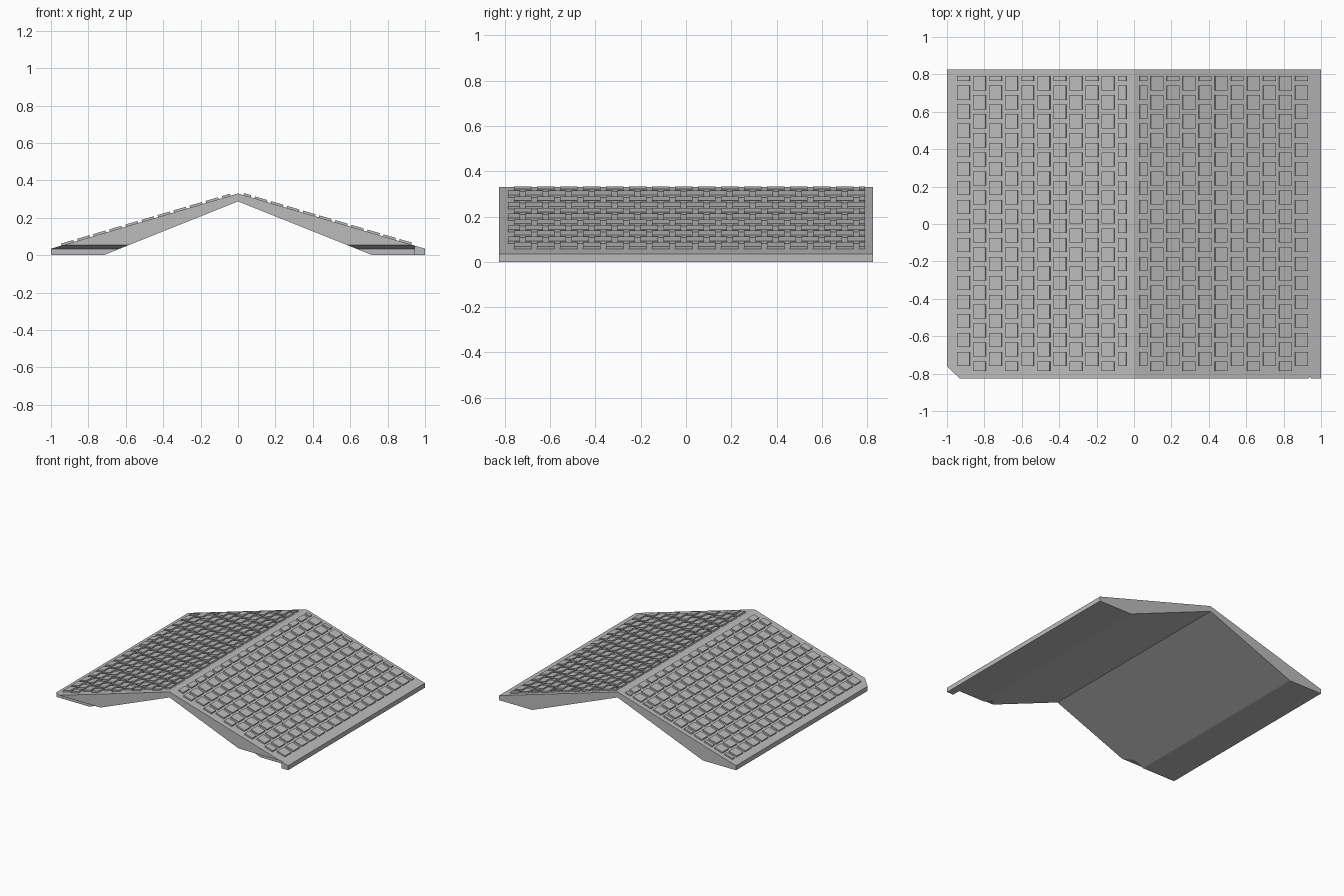
import bpy
import bmesh
from mathutils import Vector

cube = bpy.data.objects.get("Cube")
if cube:
    bpy.data.objects.remove(cube, do_unlink=True)

GREY = (0.5, 0.5, 0.5, 1)
grey = bpy.data.materials.new("roof grey")
grey.use_nodes = True
grey.diffuse_color = GREY
grey.node_tree.nodes["Principled BSDF"].inputs["Base Color"].default_value = GREY

HALF_Y, EAVE, RIDGE = 0.825, 0.035, 0.33
SLOPE = RIDGE - EAVE


def finish(name, bm):
    bmesh.ops.recalc_face_normals(bm, faces=bm.faces)
    mesh = bpy.data.meshes.new(name)
    bm.to_mesh(mesh)
    bm.free()
    mesh.materials.append(grey)
    obj = bpy.data.objects.new(name, mesh)
    bpy.context.collection.objects.link(obj)
    return obj


def prism(bm, points, offset):
    """Extrude a closed outline along an offset."""
    face = bm.faces.new([bm.verts.new(p) for p in points])
    new = bmesh.ops.extrude_face_region(bm, geom=[face], use_keep_orig=True)["geom"]
    verts = [v for v in new if isinstance(v, bmesh.types.BMVert)]
    bmesh.ops.translate(bm, verts=verts, vec=offset)


# Gabled slab with flat feet along both eaves
half = [(0, RIDGE), (1, EAVE), (1, 0), (0.72, 0), (0, 0.288)]
outline = half + [(-x, z) for x, z in half[-2:0:-1]]
bm = bmesh.new()
prism(bm, [(x, -HALF_Y, z) for x, z in outline], (0, 2 * HALF_Y, 0))
roof = finish("roof_slab", bm)

# Recess under the front edge, open at the right eave
recess = [(-0.9, -0.1), (-0.76, -0.1), (-0.76, 0.0345), (-0.9, 0.0786)]
bm = bmesh.new()
prism(bm, [(-1.1, y, z) for y, z in recess], (2.045, 0, 0))
cutter = finish("recess_cutter", bm)
cutter.hide_render = True
cut = roof.modifiers.new("front recess", "BOOLEAN")
cut.operation, cut.solver, cut.object = "DIFFERENCE", "EXACT", cutter
bpy.context.view_layer.objects.active = roof
bpy.ops.object.modifier_apply(modifier=cut.name)
bpy.data.objects.remove(cutter, do_unlink=True)

# Staggered shingles, clipped at the ends of each course
PITCH_X, PITCH_Y, LENGTH = 0.0859, 0.1016, 0.077
BACK, FRONT = 0.79, -0.786


def add_shingles(name, side, narrow, first):
    bm = bmesh.new()
    lift = Vector((side * SLOPE, 0, 1)).normalized() * 0.011
    courses = [narrow] + [(first + i * PITCH_X, first + i * PITCH_X + 0.066)
                          for i in range(10)]
    for row, (x0, x1) in enumerate(courses):
        start = BACK if row % 2 else BACK + PITCH_Y / 2
        for k in range(17):
            y1 = min(start - k * PITCH_Y, BACK)
            y0 = max(start - k * PITCH_Y - LENGTH, FRONT)
            if y1 - y0 < 0.005:
                continue
            corners = [(x0, y0), (x1, y0), (x1, y1), (x0, y1)]
            # the underside is sunk slightly into the slab
            base = [Vector((side * x, y, RIDGE - SLOPE * x)) - lift * 0.2
                    for x, y in corners]
            prism(bm, base, lift * 1.2)
    return finish(name, bm)


add_shingles("left_shingles", 1, (0.03, 0.068), 0.088)
add_shingles("right_shingles", -1, (0.04, 0.083), 0.104)
